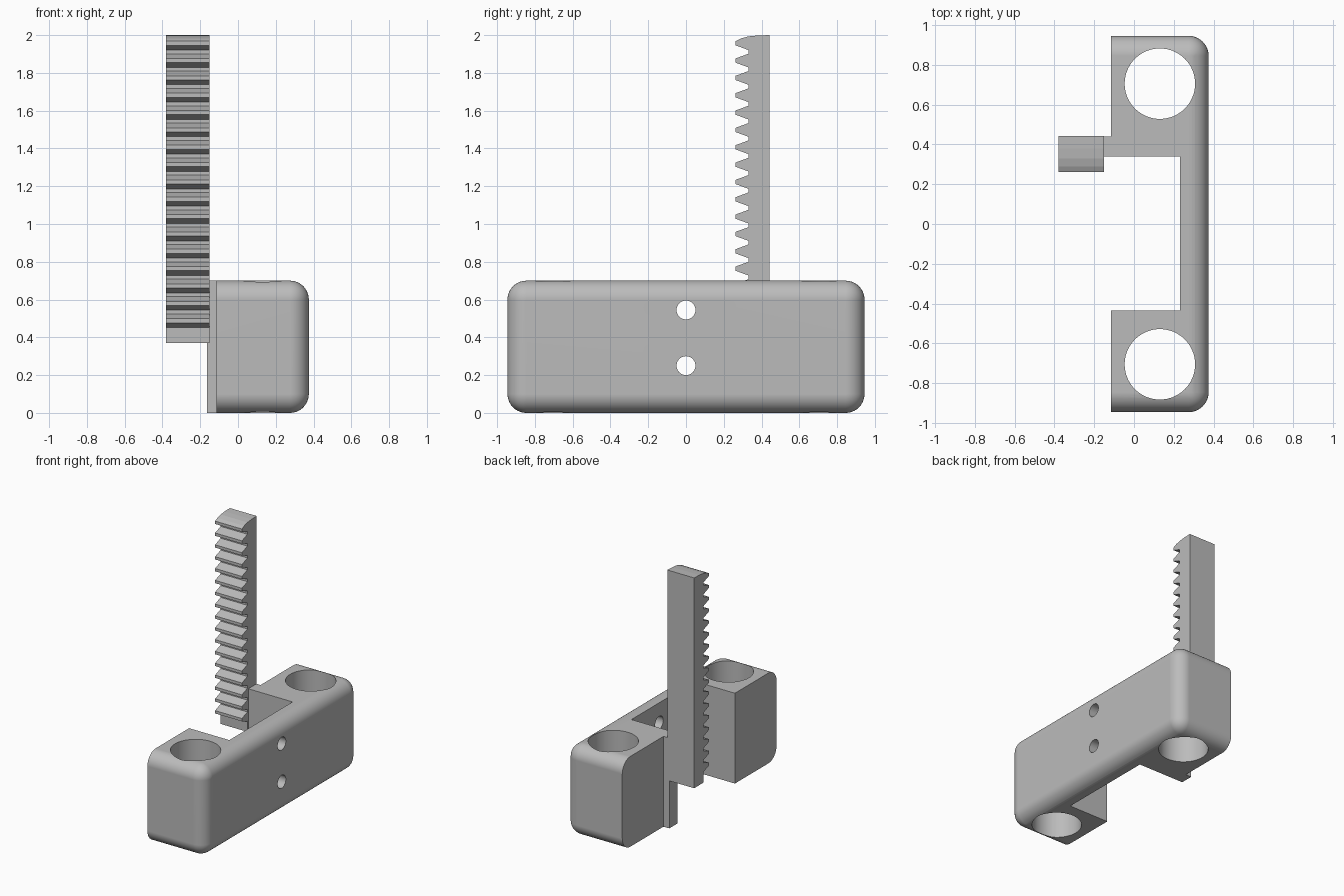
import bpy
import bmesh
from math import radians, pi
from mathutils import Matrix, Vector

cube = bpy.data.objects.get("Cube")
if cube:
    bpy.data.objects.remove(cube, do_unlink=True)

# Single plain grey
grey = bpy.data.materials.new("plain grey")
grey.use_nodes = True
colour = (0.5, 0.5, 0.5, 1)
grey.diffuse_color = colour
grey.node_tree.nodes["Principled BSDF"].inputs["Base Color"].default_value = colour


def add_object(name, bm):
    bmesh.ops.recalc_face_normals(bm, faces=bm.faces)
    mesh = bpy.data.meshes.new(name)
    bm.to_mesh(mesh)
    bm.free()
    mesh.materials.append(grey)
    obj = bpy.data.objects.new(name, mesh)
    bpy.context.collection.objects.link(obj)
    return obj


def box_mesh(low, high):
    low, high = Vector(low), Vector(high)
    bm = bmesh.new()
    bmesh.ops.create_cube(bm, size=1)
    bmesh.ops.scale(bm, vec=high - low, verts=bm.verts)
    bmesh.ops.translate(bm, vec=(low + high) / 2, verts=bm.verts)
    return bm


def cylinder_mesh(centre, radius, depth, axis):
    bm = bmesh.new()
    turn = Matrix.Rotation(pi / 2, 4, "Y") if axis == "X" else Matrix()
    bmesh.ops.create_cone(bm, cap_ends=True, segments=64, radius1=radius,
                          radius2=radius, depth=depth,
                          matrix=Matrix.Translation(centre) @ turn)
    return bm


def select_only(obj):
    bpy.ops.object.select_all(action="DESELECT")
    obj.select_set(True)
    bpy.context.view_layer.objects.active = obj


def cut(obj, bm):
    cutter = add_object("cutter", bm)
    cutter.hide_render = True
    mod = obj.modifiers.new("cut", "BOOLEAN")
    mod.operation = "DIFFERENCE"
    mod.solver = "EXACT"
    mod.object = cutter
    select_only(obj)
    bpy.ops.object.modifier_apply(modifier=mod.name)
    bpy.data.objects.remove(cutter, do_unlink=True)


# Body block: every edge rounded except those around the flat -x face
BACK, FRONT, HALF, TOP = -0.115, 0.375, 0.945, 0.70
bm = box_mesh((BACK, -HALF, 0), (FRONT, HALF, TOP))
rounded = [e for e in bm.edges
           if any(v.co.x > 0 for v in e.verts)]
bmesh.ops.bevel(bm, geom=rounded, offset=0.1, segments=10, profile=0.5,
                affect="EDGES", clamp_overlap=True)
body = add_object("body", bm)

# Central pocket, two upright bores and two screw holes
cut(body, box_mesh((-0.5, -0.435, -0.5), (0.23, 0.34, 1.2)))
for side in (-1, 1):
    cut(body, cylinder_mesh((0.13, side * 0.705, 0.35), 0.177, 2, "Z"))
for height in (0.25, 0.545):
    cut(body, cylinder_mesh((0.3, 0, height), 0.05, 0.6, "X"))
select_only(body)
bpy.ops.object.shade_smooth_by_angle(angle=radians(30))
weighted = body.modifiers.new("clean shading", "WEIGHTED_NORMAL")
weighted.keep_sharp = True

# Thin web joining the body to the rack
add_object("rack_web", box_mesh((-0.165, 0.34, 0), (BACK, 0.44, TOP)))

# Toothed rack: side profile in (y, z) extruded along x
TIP, ROOT, SPINE, PITCH, TEETH = 0.262, 0.33, 0.443, 0.0918, 17
profile = [(SPINE, 0.37), (ROOT, 0.37)]
for i in reversed(range(TEETH)):
    z = 1.957 - i * PITCH
    profile += [(ROOT, z - 0.036), (TIP, z - 0.011), (TIP, z + 0.011)]
    if i:
        profile.append((ROOT, z + 0.036))
profile += [(0.29, 1.982), (ROOT, 1.993), (0.38, 1.998), (SPINE, 2.0)]

bm = bmesh.new()
face = bm.faces.new([bm.verts.new((-0.38, y, z)) for y, z in profile])
extruded = bmesh.ops.extrude_face_region(bm, geom=[face])
bmesh.ops.translate(bm, vec=(0.23, 0, 0),
                    verts=[g for g in extruded["geom"]
                           if isinstance(g, bmesh.types.BMVert)])
add_object("toothed_rack", bm)
